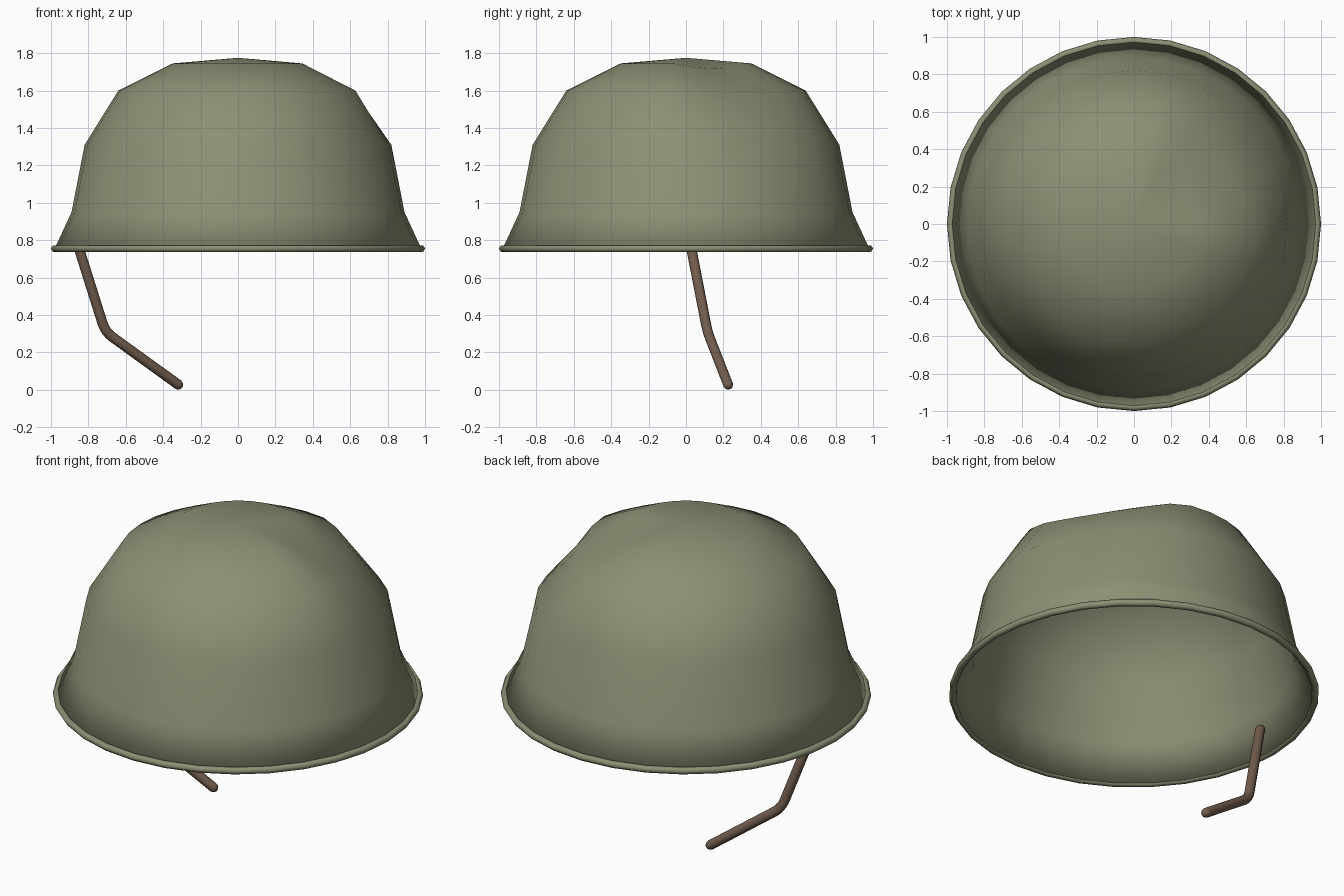
import bpy, bmesh, math
from mathutils import Vector

if "Cube" in bpy.data.objects:
    bpy.data.objects.remove(bpy.data.objects["Cube"])

SEG = 32


def material(name, rgb):
    m = bpy.data.materials.new(name)
    m.diffuse_color = (*rgb, 1)
    m.use_nodes = True
    m.node_tree.nodes["Principled BSDF"].inputs["Base Color"].default_value = m.diffuse_color
    return m


olive = material("olive_paint", (0.26, 0.28, 0.175))
leather = material("brown_leather", (0.17, 0.11, 0.075))


def finish(bm, name, mat):
    bmesh.ops.recalc_face_normals(bm, faces=bm.faces)
    for f in bm.faces:
        f.smooth = True
    me = bpy.data.meshes.new(name)
    bm.to_mesh(me)
    bm.free()
    me.materials.append(mat)
    ob = bpy.data.objects.new(name, me)
    bpy.context.collection.objects.link(ob)
    return ob


def ring(bm, r, z):
    return [bm.verts.new((r * math.cos(2 * math.pi * i / SEG),
                          r * math.sin(2 * math.pi * i / SEG), z)) for i in range(SEG)]


def bridge(bm, a, b):
    n = len(a)
    for i in range(n):
        bm.faces.new((a[i], a[(i + 1) % n], b[(i + 1) % n], b[i]))


# Domed shell with a flared brim
profile = [(0.98, 0.755), (0.89, 0.95), (0.82, 1.31), (0.64, 1.60), (0.35, 1.745)]
bm = bmesh.new()
rings = [ring(bm, r, z) for r, z in profile]
for a, b in zip(rings, rings[1:]):
    bridge(bm, a, b)
apex = bm.verts.new((0, 0, 1.775))
for i in range(SEG):
    bm.faces.new((rings[-1][i], rings[-1][(i + 1) % SEG], apex))

# Shallow dent in the upper right rear
dent, push = Vector((0.50, 0.32, 1.63)), Vector((-0.6, -0.4, -0.7)).normalized()
for v in bm.verts:
    d = (v.co - dent).length / 0.42
    if d < 1:
        v.co += push * 0.07 * (1 - d * d)
shell = finish(bm, "helmet_shell", olive)
solid = shell.modifiers.new("wall", "SOLIDIFY")
solid.thickness = 0.02
solid.offset = -1

# Rolled rim
bm = bmesh.new()
loops = [ring(bm, 0.98 + 0.02 * math.cos(k * math.pi / 3),
              0.755 + 0.02 * math.sin(k * math.pi / 3)) for k in range(6)]
for k in range(6):
    bridge(bm, loops[k], loops[(k + 1) % 6])
finish(bm, "rolled_rim", olive)

# Hanging chin strap: rounded tube swept along a bent path
R = 0.027
top, bend, end = Vector((-0.88, 0.01, 0.85)), Vector((-0.71, 0.115, 0.31)), Vector((-0.32, 0.225, 0.028))
p0, p2 = bend.lerp(top, 0.09), bend.lerp(end, 0.10)
path = [top, p0] + [p0 * (1 - t) ** 2 + bend * 2 * t * (1 - t) + p2 * t * t
                    for t in (0.25, 0.5, 0.75)] + [p2, end]
d0, d1 = (top - p0).normalized(), (end - p2).normalized()
caps = [math.radians(a) for a in (80, 55, 28)]
stations = [(top + d0 * R * math.sin(a), R * math.cos(a)) for a in caps]
stations += [(p, R) for p in path]
stations += [(end + d1 * R * math.sin(a), R * math.cos(a)) for a in reversed(caps)]
bm = bmesh.new()
hoops = []
for i, (p, r) in enumerate(stations):
    t = (stations[min(i + 1, len(stations) - 1)][0] - stations[max(i - 1, 0)][0]).normalized()
    u = t.cross(Vector((0, 1, 0))).normalized()
    w = t.cross(u)
    hoops.append([bm.verts.new(p + (u * math.cos(k * math.pi / 6) + w * math.sin(k * math.pi / 6)) * r)
                  for k in range(12)])
for a, b in zip(hoops, hoops[1:]):
    bridge(bm, a, b)
bm.faces.new(hoops[0])
bm.faces.new(hoops[-1])
finish(bm, "chin_strap", leather)
